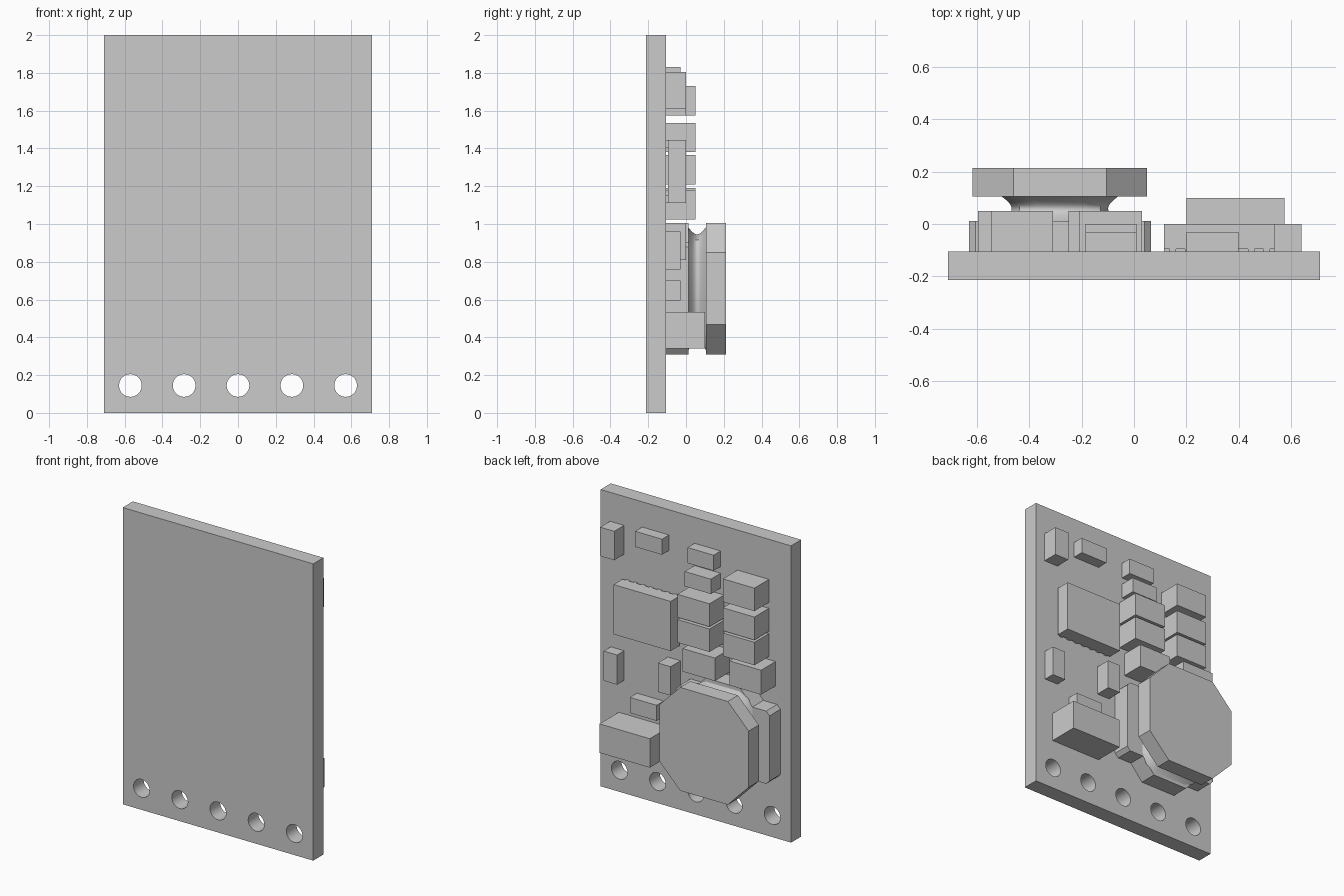
import bpy, bmesh, math
from mathutils import Matrix, Vector

cube = bpy.data.objects.get("Cube")
if cube:
    bpy.data.objects.remove(cube, do_unlink=True)

grey = bpy.data.materials.new("plain_grey")
grey.use_nodes = True
grey.diffuse_color = (0.6, 0.6, 0.6, 1)
grey.node_tree.nodes["Principled BSDF"].inputs["Base Color"].default_value = (0.6, 0.6, 0.6, 1)

FACE = -0.105  # back surface of the board


def finish(name, bm):
    bmesh.ops.recalc_face_normals(bm, faces=bm.faces)
    mesh = bpy.data.meshes.new(name)
    bm.to_mesh(mesh)
    bm.free()
    mesh.materials.append(grey)
    ob = bpy.data.objects.new(name, mesh)
    bpy.context.collection.objects.link(ob)
    return ob


def add_box(bm, x0, x1, y0, y1, z0, z1):
    size = Matrix.Diagonal((x1 - x0, y1 - y0, z1 - z0, 1))
    place = Matrix.Translation(((x0 + x1) / 2, (y0 + y1) / 2, (z0 + z1) / 2))
    bmesh.ops.create_cube(bm, size=1, matrix=place @ size)


def box(name, x0, x1, z0, z1, top, base=FACE):
    bm = bmesh.new()
    add_box(bm, x0, x1, base, top, z0, z1)
    return finish(name, bm)


def mirrored(quarter):
    """Complete an outline from its first quadrant, listed counter-clockwise."""
    half = quarter + [(-x, z) for x, z in reversed(quarter)]
    return half + [(-x, -z) for x, z in half]


def loft(name, sections, cx, cz):
    """Stack matching outlines along y and cap both ends."""
    bm = bmesh.new()
    rings = [[bm.verts.new((cx + x, y, cz + z)) for x, z in outline]
             for y, outline in sections]
    for a, b in zip(rings, rings[1:]):
        for i in range(len(a)):
            j = (i + 1) % len(a)
            bm.faces.new((a[i], a[j], b[j], b[i]))
    bm.faces.new(rings[0])
    bm.faces.new(rings[-1])
    return finish(name, bm)


# Circuit board with a row of five holes
board = box("circuit_board", -0.71, 0.71, 0, 2, FACE, -0.213)
bm = bmesh.new()
for i in range(-2, 3):
    place = Matrix.Translation((i * 0.285, -0.16, 0.145)) @ Matrix.Rotation(math.pi / 2, 4, "X")
    bmesh.ops.create_cone(bm, cap_ends=True, segments=40, radius1=0.06,
                          radius2=0.06, depth=0.3, matrix=place)
cutter = finish("hole_cutter", bm)
cutter.hide_render = True
cut = board.modifiers.new("holes", "BOOLEAN")
cut.object = cutter
cut.solver = "EXACT"
bpy.context.view_layer.objects.active = board
bpy.ops.object.modifier_apply(modifier=cut.name)
bpy.data.objects.remove(cutter, do_unlink=True)

# Large capacitors in two columns
for i, z in enumerate((1.575, 1.38, 1.21)):
    box(f"outer_capacitor_{i + 1}", -0.545, -0.31, z, z + 0.155, 0.05)
for i, z in enumerate((1.38, 1.21)):
    box(f"inner_capacitor_{i + 1}", -0.21, 0.03, z, z + 0.155, 0.05)
box("lower_outer_capacitor", -0.595, -0.36, 1.025, 1.19, 0.05)
box("lower_inner_capacitor", -0.25, -0.01, 1.025, 1.18, 0.05)

# Small parts
box("upper_capacitor", 0.535, 0.64, 1.61, 1.805, 0)
box("upper_resistor", 0.2, 0.4, 1.725, 1.83, -0.03)
box("middle_resistor", -0.185, 0.01, 1.72, 1.825, -0.03)
box("middle_capacitor", -0.185, 0.01, 1.575, 1.675, 0)
box("side_resistor", 0.535, 0.635, 0.76, 0.96, -0.03)
box("side_capacitor", 0.115, 0.21, 0.81, 1.005, 0)
box("lower_resistor", 0.24, 0.44, 0.595, 0.7, -0.03)
box("diode", 0.2, 0.575, 0.34, 0.535, 0.1)

# Chip raised on two rows of leads
box("chip_body", 0.115, 0.54, 1.11, 1.445, 0, FACE + 0.01)
bm = bmesh.new()
for z in (1.11, 1.405):
    for i in range(7):
        x = 0.135 + i * 0.06
        add_box(bm, x, x + 0.025, FACE, FACE + 0.01, z, z + 0.04)
finish("chip_leads", bm)

# Inductor: winged base, waisted core and eight-sided cap
cx, cz = -0.283, 0.658
base = mirrored([(0.348, 0.22), (0.323, 0.245), (0.22, 0.245), (0.13, 0.348)])
loft("inductor_base", [(FACE, base), (0.012, base)], cx, cz)


def core_outline(inset):
    w, h = 0.222 - inset, 0.325 - inset
    return mirrored([(w, h - 0.1), (w - 0.03, h - 0.03), (w - 0.1, h)])


steps = 12
core = [(0.012 + 0.093 * i / steps, core_outline(0.038 * math.sin(math.pi * i / steps)))
        for i in range(steps + 1)]
core_ob = loft("inductor_core", core, cx, cz)
cap = mirrored([(0.333, 0.19), (0.178, 0.348)])
loft("inductor_cap", [(0.105, cap), (0.213, cap)], cx, cz)

# Smooth the waist of the core
bpy.ops.object.select_all(action="DESELECT")
core_ob.select_set(True)
bpy.context.view_layer.objects.active = core_ob
bpy.ops.object.shade_smooth_by_angle(angle=math.radians(35))
